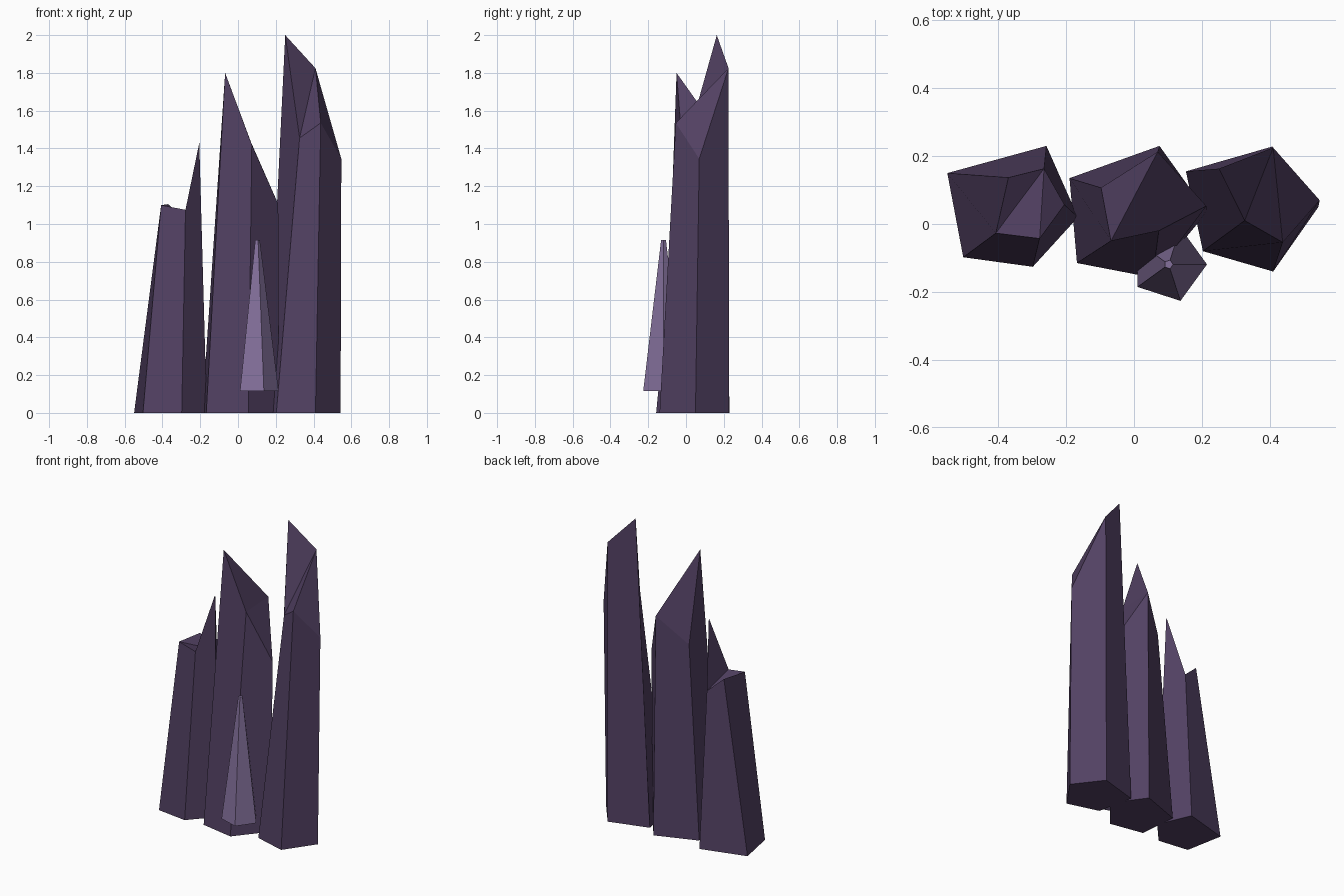
import bpy
import math

if "Cube" in bpy.data.objects:
    bpy.data.objects.remove(bpy.data.objects["Cube"])


def make_material(name, rgb):
    m = bpy.data.materials.new(name)
    m.diffuse_color = (*rgb, 1.0)
    m.use_nodes = True
    m.node_tree.nodes["Principled BSDF"].inputs["Base Color"].default_value = m.diffuse_color
    return m


dark = make_material("dark purple", (0.085, 0.053, 0.125))
light = make_material("light purple", (0.235, 0.165, 0.335))


def shard(name, base, top, mat):
    """Prism from a base ring to a top ring; the cap is fanned from its first corner."""
    n = len(base)
    faces = [tuple(reversed(range(n)))]
    faces += [(i, (i + 1) % n, n + (i + 1) % n, n + i) for i in range(n)]
    faces += [(n, n + i, n + i + 1) for i in range(1, n - 1)]
    me = bpy.data.meshes.new(name)
    me.from_pydata(base + top, [], faces)
    me.materials.append(mat)
    me.update()
    ob = bpy.data.objects.new(name, me)
    bpy.context.collection.objects.link(ob)


def floor_ring(points):
    return [(x, y, 0.0) for x, y in points]


# Large shards: rings run counter-clockwise from the back-right corner
shard("left_shard",
      floor_ring([(-.258, .23), (-.55, .15), (-.503, -.098), (-.298, -.126), (-.165, .02)]),
      [(-.265, .163, 1.01), (-.37, .137, 1.105), (-.407, -.027, 1.10),
       (-.278, -.043, 1.075), (-.205, .057, 1.43)], dark)

shard("middle_shard",
      floor_ring([(.075, .23), (-.19, .135), (-.168, -.115), (.055, -.158), (.215, .035)]),
      [(.07, .213, 1.43), (-.097, .107, 1.245), (-.068, -.05, 1.80),
       (.073, -.02, 1.42), (.213, .053, 1.105)], dark)

shard("right_shard",
      floor_ring([(.407, .228), (.153, .155), (.203, -.08), (.41, -.14), (.543, .05)]),
      [(.41, .225, 1.825), (.25, .163, 2.0), (.326, .01, 1.455),
       (.438, -.054, 1.535), (.547, .07, 1.345)], dark)


# Small front spike: tapered regular pentagon
def pentagon(r, z):
    return [(.102 + r * math.cos(math.tau * i / 5),
             -.119 + r * math.sin(math.tau * i / 5), z) for i in range(5)]


shard("small_spike", pentagon(.113, .115), pentagon(.0135, .915), light)
